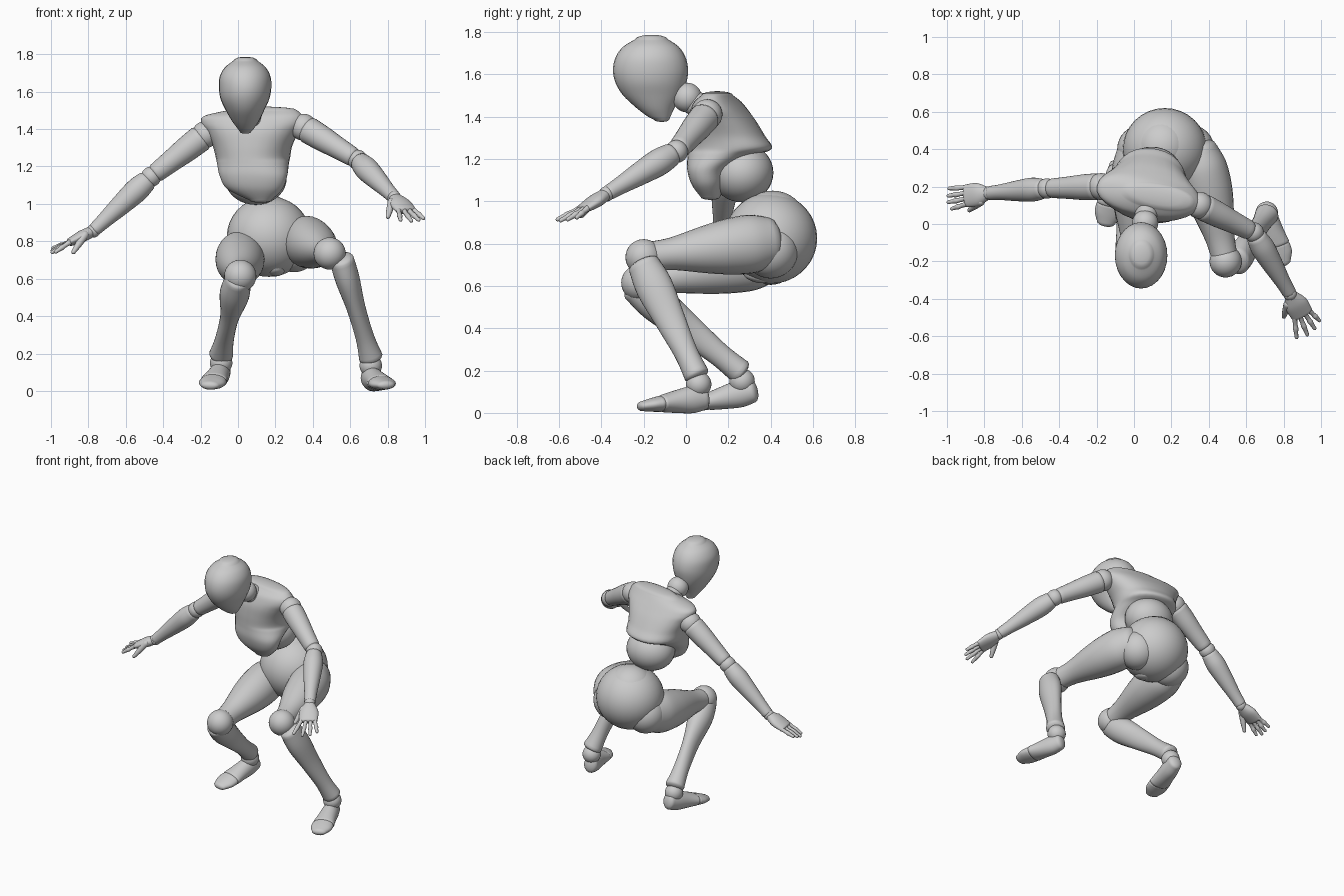
import bpy, bmesh
from math import sin, cos, pi, radians, copysign
from mathutils import Vector as V

if "Cube" in bpy.data.objects:
    bpy.data.objects.remove(bpy.data.objects["Cube"])

SIDES = 28


def smooth_rows(rows, steps=5):
    """Catmull-Rom through rows of numbers."""
    out = []
    for i in range(len(rows) - 1):
        p0, p1 = rows[max(i - 1, 0)], rows[i]
        p2, p3 = rows[i + 1], rows[min(i + 2, len(rows) - 1)]
        for k in range(steps):
            t = k / steps
            out.append([b + 0.5 * t * (c - a + t * (2*a - 5*b + 4*c - d + t * (3*(b - c) + d - a)))
                        for a, b, c, d in zip(p0, p1, p2, p3)])
    return out + [list(rows[-1])]


def finish(name, bm):
    bmesh.ops.recalc_face_normals(bm, faces=bm.faces)
    me = bpy.data.meshes.new(name)
    bm.to_mesh(me)
    bm.free()
    for p in me.polygons:
        p.use_smooth = True
    me.set_sharp_from_angle(angle=radians(55))
    ob = bpy.data.objects.new(name, me)
    bpy.context.collection.objects.link(ob)
    return ob


def loft(name, rows, u, v, cap=0.5, power=2.0, sides=SIDES):
    """Rows of (x, y, z, half width along u, half width along v), domed at both ends."""
    rows = smooth_rows(rows)
    w = u.cross(v)

    def dome(row, sign):
        c, r = V(row[:3]), min(row[3], row[4])
        for deg in (25, 50, 70, 85):
            a = radians(deg)
            yield [*(c + w * sign * cap * r * sin(a)), row[3] * cos(a), row[4] * cos(a)]

    rows = list(dome(rows[0], -1))[::-1] + rows + list(dome(rows[-1], 1))
    bm = bmesh.new()
    rings = []
    for x, y, z, ru, rv in rows:
        ring = []
        for k in range(sides):
            a = 2 * pi * k / sides
            ca, sa = (copysign(abs(f) ** (2 / power), f) for f in (cos(a), sin(a)))
            ring.append(bm.verts.new(V((x, y, z)) + u * ru * ca + v * rv * sa))
        rings.append(ring)
    for r, s in zip(rings, rings[1:]):
        for k in range(sides):
            n = (k + 1) % sides
            bm.faces.new((r[k], r[n], s[n], s[k]))
    bm.faces.new(rings[0][::-1])
    bm.faces.new(rings[-1])
    return finish(name, bm)


def limb(name, a, b, prof, side=(1, 0, 0), cap=0.5, sides=SIDES):
    """Prof rows: (t along a-b, half width, half depth)."""
    a, b = V(a), V(b)
    w = (b - a).normalized()
    u = V(side)
    u = (u - w * u.dot(w)).normalized()
    rows = [[*a.lerp(b, t), ru, rv] for t, ru, rv in prof]
    return loft(name, rows, u, w.cross(u), cap, sides=sides)


def ball(name, c, r):
    r = (r, r, r) if isinstance(r, (int, float)) else r
    bm = bmesh.new()
    bmesh.ops.create_uvsphere(bm, u_segments=32, v_segments=18, radius=1)
    for p in bm.verts:
        p.co = V((p.co.x * r[0], p.co.y * r[1], p.co.z * r[2])) + V(c)
    return finish(name, bm)


def slices(name, spans, turn=0, cap=0.3, power=2.0):
    """Horizontal slices: (z, x min, x max, y min, y max)."""
    rows = [[(x0 + x1) / 2, (y0 + y1) / 2, z, (x1 - x0) / 2, (y1 - y0) / 2]
            for z, x0, x1, y0, y1 in spans]
    t = radians(turn)
    return loft(name, rows, V((cos(t), sin(t), 0)), V((-sin(t), cos(t), 0)), cap, power)


# Head and neck
slices("head", [
    (1.385, 0.01, 0.07, -0.15, -0.08), (1.40, -0.0, 0.083, -0.18, -0.073),
    (1.44, -0.03, 0.11, -0.233, -0.055), (1.50, -0.065, 0.14, -0.297, -0.018),
    (1.56, -0.093, 0.167, -0.333, 0.002), (1.62, -0.102, 0.178, -0.345, 0.01),
    (1.68, -0.098, 0.174, -0.333, -0.002), (1.73, -0.07, 0.148, -0.297, -0.034),
    (1.765, -0.025, 0.105, -0.24, -0.085)], cap=0.33)
ball("neck", (0.06, 0.005, 1.49), 0.07)
limb("neck_base", (0.06, 0.02, 1.47), (0.075, 0.12, 1.43), [(0, .055, .055), (1, .075, .07)])

# Torso
slices("chest", [
    (1.02, 0.06, 0.18, 0.07, 0.16), (1.08, -0.06, 0.24, 0.03, 0.19),
    (1.15, -0.10, 0.265, 0.01, 0.22), (1.215, -0.112, 0.272, 0.01, 0.33),
    (1.25, -0.118, 0.278, 0.01, 0.405), (1.31, -0.135, 0.29, 0.01, 0.37),
    (1.38, -0.17, 0.325, 0.015, 0.325), (1.43, -0.20, 0.355, 0.03, 0.285),
    (1.47, -0.185, 0.35, 0.05, 0.25), (1.50, -0.06, 0.32, 0.08, 0.215)],
    turn=-10, power=2.2)
ball("belly", (0.095, 0.265, 1.135), (0.165, 0.148, 0.14))
ball("waist", (0.155, 0.41, 0.885), 0.165)
ball("pelvis", (0.165, 0.40, 0.825), (0.225, 0.22, 0.215))
limb("crotch", (0.19, 0.37, 0.78), (0.205, 0.33, 0.64), [(0, .12, .14), (.6, .085, .11), (1, .045, .06)])

# Legs: hip, knee, shin top, ankle, heel, toe
LEGS = {
    "left": dict(hip=(.345, .40, .81), knee=(.49, -.20, .735), top=(.555, -.20, .70), ankle=(.71, .05, .18),
                 heel=(.70, .085, .07), toe=(.79, -.205, .032), socket=(.30, .40, .765), calf=.065),
    "right": dict(hip=(.01, .40, .735), knee=(.012, -.22, .615), top=(0, -.24, .60), ankle=(-.09, .255, .195),
                  heel=(-.085, .315, .105), toe=(-.15, .01, .03), socket=(.04, .40, .735), calf=.08),
}
for s, L in LEGS.items():
    ball(s + "_hip_joint", L["socket"], 0.13)
    limb(s + "_thigh", L["hip"], L["knee"], [
        (0, .10, .115), (.15, .127, .138), (.33, .13, .132), (.52, .115, .112),
        (.78, .08, .077), (.95, .07, .07)])
    ball(s + "_knee", L["knee"], 0.086)
    limb(s + "_shin", L["top"], L["ankle"], [
        (0, .065, .075), (.2, L["calf"], .088), (.5, .05, .072), (.8, .05, .056), (1, .064, .06)], cap=.4)
    ball(s + "_ankle", V(L["ankle"]) - V((0, -.01, .045)), 0.06)
    limb(s + "_foot", L["heel"], L["toe"], [
        (0, .046, .056), (.2, .055, .064), (.45, .062, .054), (.67, .072, .042)])
    limb(s + "_toes", L["heel"], L["toe"], [(.72, .072, .038), (.86, .07, .032), (1, .05, .024)], cap=1)

# Arms: shoulder, elbow, wrist, palm end, then finger tips and thumb tip
ARMS = {
    "left": dict(pts=[(.35, .10, 1.41), (.64, -.045, 1.235), (.835, -.375, 1.035), (.90, -.485, .965)],
                 across=(.9, .4, 0), tips=[(.87, -.615, .91), (.93, -.60, .905), (.97, -.565, .91), (.995, -.52, .92)],
                 thumb=(.80, -.50, .925)),
    "right": dict(pts=[(-.175, .20, 1.37), (-.465, .19, 1.145), (-.775, .165, .855), (-.90, .15, .795)],
                  across=(0, 1, 0), tips=[(-.98, .08, .74), (-1, .115, .737), (-1, .15, .747), (-.995, .19, .762)],
                  thumb=(-.885, .07, .735)),
}
for s, A in ARMS.items():
    sh, el, wr, pe = map(V, A["pts"])
    across = V(A["across"]).normalized()
    ball(s + "_shoulder", sh, 0.072)
    limb(s + "_upper_arm", sh, el, [
        (.1, .072, .072), (.35, .068, .068), (.6, .06, .06), (.9, .052, .052)], across)
    ball(s + "_elbow", el, 0.054)
    limb(s + "_forearm", el, wr, [
        (.08, .054, .056), (.25, .064, .064), (.5, .056, .056), (.8, .042, .042), (.97, .038, .036)], across)
    ball(s + "_wrist", wr, 0.036)
    limb(s + "_palm", wr, pe, [(.1, .038, .03), (.5, .062, .032), (1, .06, .022)], across)
    # Fingers with a slight knuckle bulge at the middle
    finger = [(0, .014, .015), (.3, .012, .012), (.5, .0145, .0145), (.7, .0115, .0115), (.92, .01, .01)]
    for i, tip in enumerate(A["tips"]):
        base = pe + across * (-.045 + .03 * i)
        limb(f"{s}_finger_{i + 1}", base, tip, finger, across, cap=1, sides=12)
    limb(s + "_thumb", wr.lerp(pe, .35) - across * .04, A["thumb"],
         [(0, .022, .022), (.5, .018, .018), (.92, .012, .012)], across, cap=1, sides=12)
